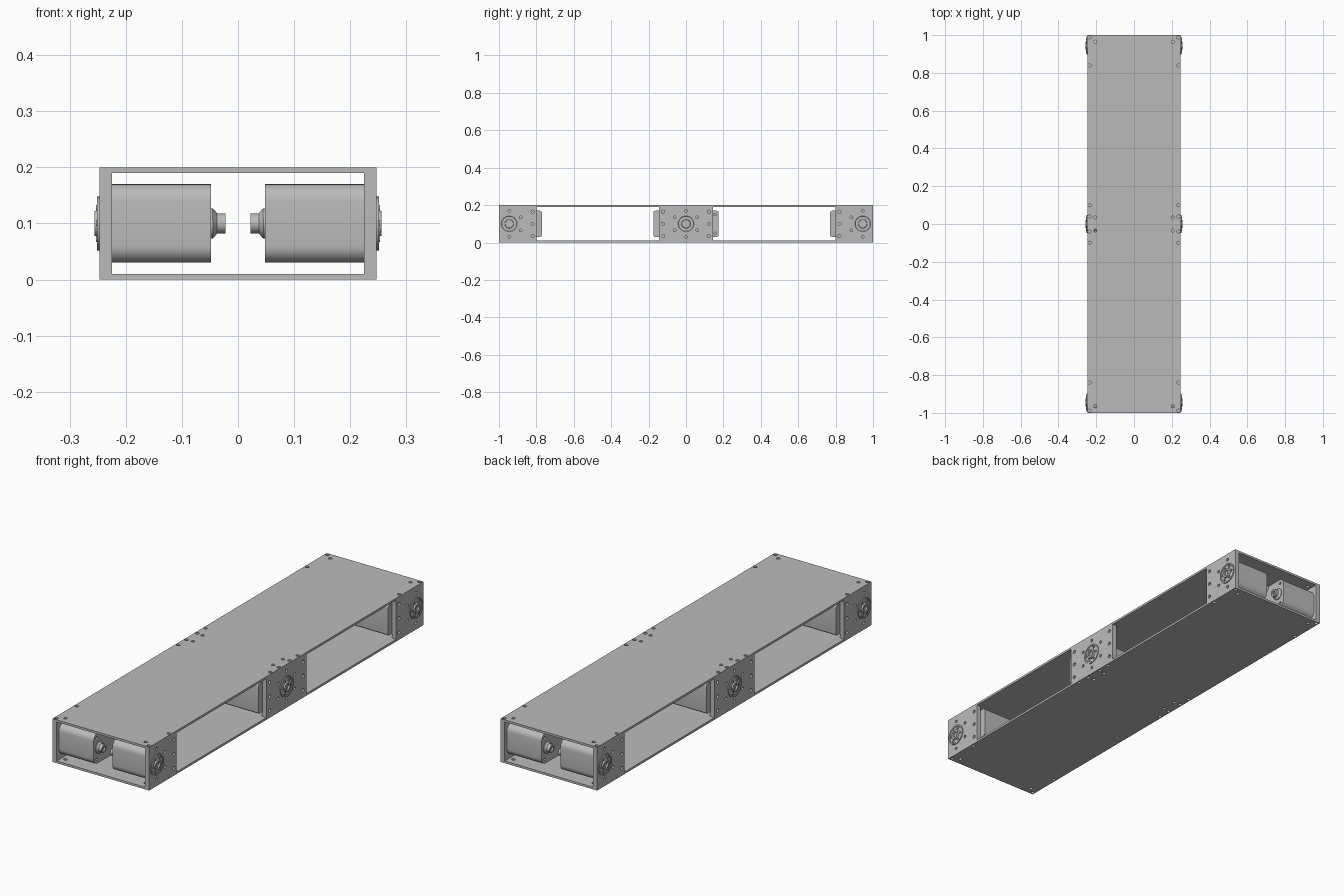
import bpy, bmesh, math
from mathutils import Matrix, Vector

cube = bpy.data.objects.get("Cube")
if cube:
    bpy.data.objects.remove(cube)

grey = bpy.data.materials.new("plain_grey")
grey.use_nodes = True
grey.diffuse_color = (0.5, 0.5, 0.5, 1)
grey.node_tree.nodes["Principled BSDF"].inputs["Base Color"].default_value = (0.5, 0.5, 0.5, 1)


def finish(bm, name, smooth=False):
    bmesh.ops.recalc_face_normals(bm, faces=bm.faces)
    mesh = bpy.data.meshes.new(name)
    bm.to_mesh(mesh)
    bm.free()
    mesh.materials.append(grey)
    ob = bpy.data.objects.new(name, mesh)
    bpy.context.collection.objects.link(ob)
    if smooth:
        bpy.ops.object.select_all(action="DESELECT")
        ob.select_set(True)
        bpy.context.view_layer.objects.active = ob
        bpy.ops.object.shade_smooth_by_angle(angle=math.radians(35))
    return ob


def box(name, lo, hi):
    bm = bmesh.new()
    bmesh.ops.create_cube(bm, size=1)
    lo, hi = Vector(lo), Vector(hi)
    bmesh.ops.scale(bm, vec=hi - lo, verts=bm.verts)
    bmesh.ops.translate(bm, vec=(lo + hi) / 2, verts=bm.verts)
    return finish(bm, name)


def drill(ob, holes, axis, depth):
    """Cut round holes; each is a centre point and a radius."""
    bm = bmesh.new()
    turn = Matrix.Rotation(math.pi / 2, 4, "Y") if axis == "x" else Matrix()
    for centre, radius in holes:
        bmesh.ops.create_cone(bm, cap_ends=True, segments=16, radius1=radius, radius2=radius,
                              depth=depth, matrix=Matrix.Translation(centre) @ turn)
    cutter = finish(bm, ob.name + "_cutter")
    cutter.hide_render = True
    cutter.hide_viewport = True
    mod = ob.modifiers.new("holes", "BOOLEAN")
    mod.object = cutter
    mod.solver = "EXACT"


def lathe(name, profile, y, side):
    """Turn (x, radius) points around the axle line at this y."""
    bm = bmesh.new()
    verts = [bm.verts.new((side * x, y, 0.1 + r)) for x, r in profile]
    edges = [bm.edges.new(p) for p in zip(verts, verts[1:])]
    bmesh.ops.spin(bm, geom=verts + edges, cent=(0, y, 0.1), axis=(1, 0, 0),
                   angle=math.tau, steps=32)
    bmesh.ops.remove_doubles(bm, verts=bm.verts, dist=0.0001)
    return finish(bm, name, True)


def motor(name, y, side, way):
    """Rounded housing that reaches further along y on one side of its axle."""
    def arc(cy, cz, r, start):
        return [(cy + r * math.cos(a), cz + r * math.sin(a))
                for a in (math.radians(start + 15 * i) for i in range(7))]
    big, small = 0.03, 0.012
    outline = (arc(0.175 - small, 0.17 - small, small, 0) + arc(-0.04 + big, 0.17 - big, big, 90)
               + arc(-0.04 + big, 0.03 + big, big, 180) + arc(0.175 - small, 0.03 + small, small, 270))
    bm = bmesh.new()
    face = bm.faces.new([bm.verts.new((side * 0.048, y + way * v, z)) for v, z in outline])
    out = bmesh.ops.extrude_face_region(bm, geom=[face])["geom"]
    bmesh.ops.translate(bm, vec=(side * 0.178, 0, 0),
                        verts=[v for v in out if isinstance(v, bmesh.types.BMVert)])
    ob = finish(bm, name, True)
    screws = [((side * 0.048, y + way * v, z), 0.006)
              for v in (-0.015, 0.155) for z in (0.05, 0.15)]
    drill(ob, screws, "x", 0.02)


# Top and bottom plates with screw holes
half = [(0.235, 0.988), (0.235, 0.84), (0.205, 0.965),
        (0.235, 0.1), (0.235, 0.04), (0.205, 0.035)]
for name, z in (("bottom_plate", 0), ("top_plate", 0.19)):
    plate = box(name, (-0.247, -1, z), (0.247, 1, z + 0.01))
    drill(plate, [((sx * x, sy * y, z + 0.005), 0.008)
                  for x, y in half for sx in (-1, 1) for sy in (-1, 1)], "z", 0.03)

# Side blocks, axle hubs, motors and shafts at three stations
stations = [("front", -0.945, -1, -0.8), ("middle", 0, -0.145, 0.145), ("back", 0.945, 0.8, 1)]
for side, word in ((1, "left"), (-1, "right")):
    for place, y, y0, y1 in stations:
        tag = f"{place}_{word}"
        block = box(tag + "_side_block", (min(side * 0.225, side * 0.247), y0, 0.01),
                    (max(side * 0.225, side * 0.247), y1, 0.19))
        rows = {"front": [-0.82], "middle": [-0.122, 0.122], "back": [0.82]}[place]
        holes = [((side * 0.247, r, z), 0.008) for r in rows for z in (0.035, 0.1, 0.165)]
        for i in range(6):
            a = math.radians(60 * i + 30)
            if abs(y + 0.07 * math.cos(a)) < 0.988:
                holes.append(((side * 0.247, y + 0.07 * math.cos(a), 0.1 + 0.07 * math.sin(a)), 0.007))
        drill(block, holes, "x", 0.03)

        hub = lathe(tag + "_hub", [(0.246, 0.048), (0.251, 0.048), (0.251, 0.042), (0.249, 0.04),
                                   (0.249, 0.024), (0.256, 0.022), (0.256, 0.013),
                                   (0.248, 0.013), (0.248, 0)], y, side)
        bolts = [((side * 0.251, y + 0.032 * math.cos(math.pi * i / 3),
                   0.1 + 0.032 * math.sin(math.pi * i / 3)), 0.005) for i in range(6)]
        bm = bmesh.new()
        for centre, radius in bolts:
            bmesh.ops.create_cone(bm, cap_ends=True, segments=12, radius1=radius, radius2=radius,
                                  depth=0.005, matrix=Matrix.Translation(centre)
                                  @ Matrix.Rotation(math.pi / 2, 4, "Y"))
        finish(bm, tag + "_hub_bolts")

        way = {"front": 1, "middle": -side, "back": -1}[place]
        motor(tag + "_motor", y, side, way)
        lathe(tag + "_shaft", [(0.05, 0.027), (0.045, 0.027), (0.037, 0.018), (0.022, 0.018),
                               (0.022, 0.009), (0.03, 0.009), (0.03, 0)], y, side)
